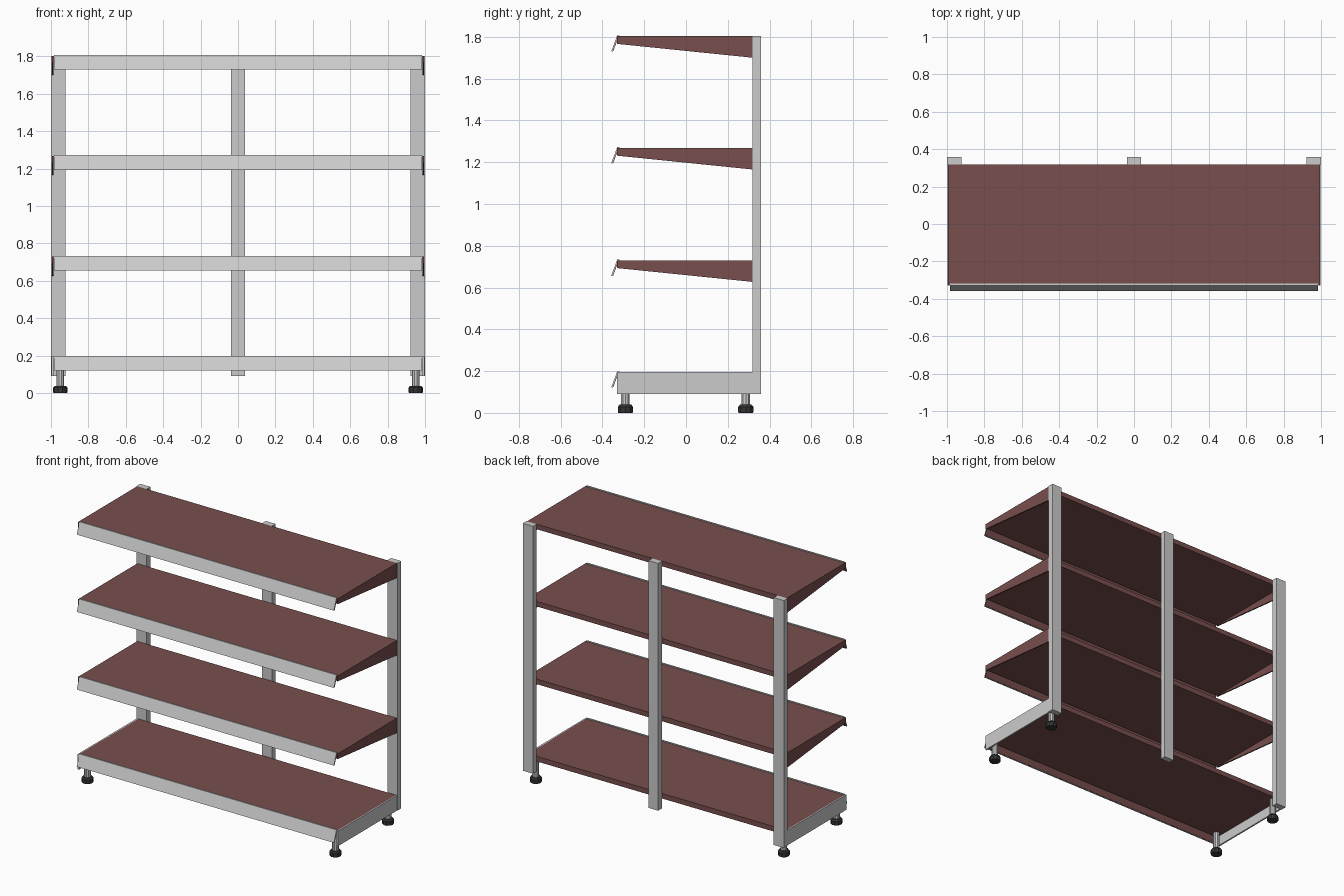
import bpy, bmesh
from math import radians

if "Cube" in bpy.data.objects:
    bpy.data.objects.remove(bpy.data.objects["Cube"])

SHELF_TOPS = [0.195, 0.73, 1.268, 1.803]
Y_FRONT, Y_BACK = -0.33, 0.318


def material(name, rgb):
    m = bpy.data.materials.new(name)
    m.diffuse_color = (*rgb, 1)
    m.use_nodes = True
    m.node_tree.nodes["Principled BSDF"].inputs["Base Color"].default_value = m.diffuse_color
    return m


maroon = material("maroon", (0.19, 0.077, 0.077))
black = material("black_rubber", (0.035, 0.035, 0.035))


def finish(name, bm, mat=None):
    bmesh.ops.recalc_face_normals(bm, faces=bm.faces)
    me = bpy.data.meshes.new(name)
    bm.to_mesh(me)
    bm.free()
    ob = bpy.data.objects.new(name, me)
    bpy.context.collection.objects.link(ob)
    if mat:
        me.materials.append(mat)
    return ob


def extrude_x(name, profile, x0, x1, mat=None):
    """Extrude a closed (y, z) profile from x0 to x1."""
    bm = bmesh.new()
    face = bm.faces.new([bm.verts.new((x0, y, z)) for y, z in profile])
    ext = bmesh.ops.extrude_face_region(bm, geom=[face])
    verts = [v for v in ext["geom"] if isinstance(v, bmesh.types.BMVert)]
    bmesh.ops.translate(bm, verts=verts, vec=(x1 - x0, 0, 0))
    return finish(name, bm, mat)


def rect(y0, y1, z0, z1):
    return [(y0, z0), (y1, z0), (y1, z1), (y0, z1)]


def lathe(name, profile, x, y, sides, mat=None):
    """Revolve an (r, z) profile that starts and ends on the axis."""
    bm = bmesh.new()
    vs = [bm.verts.new((r, 0, z)) for r, z in profile]
    edges = [bm.edges.new(p) for p in zip(vs, vs[1:])]
    bmesh.ops.spin(bm, geom=vs + edges, axis=(0, 0, 1), cent=(0, 0, 0),
                   angle=radians(360), steps=sides)
    bmesh.ops.remove_doubles(bm, verts=bm.verts, dist=1e-5)
    ob = finish(name, bm, mat)
    ob.location = (x, y, 0)
    return ob


# uprights
for label, x, half in (("left", -0.961, 0.039), ("middle", 0, 0.037), ("right", 0.961, 0.039)):
    extrude_x(f"{label}_upright", rect(Y_BACK, 0.358, 0.09, 1.803), x - half, x + half)

for i, top in enumerate(SHELF_TOPS):
    # solid shelf board with a thin slanted front nose
    a, thick = Y_FRONT + 0.005, 0.035
    extrude_x(f"shelf_{i}", rect(a, Y_BACK, top - thick, top), -0.989, 0.989, maroon)
    extrude_x(f"shelf_nose_{i}", [(a, top), (a - 0.026, top - 0.072), (a - 0.023, top - 0.072),
                                  (a + 0.003, top)], -0.985, 0.985, maroon)
    # slanted label rail along the front edge, its top hooked over the shelf
    extrude_x(f"label_rail_{i}", [(-0.318, top), (-0.318, top + 0.004), (-0.329, top + 0.004),
                                  (-0.358, top - 0.074), (a - 0.026, top - 0.074), (a, top)],
              -0.985, 0.985)
    # side plates: tapered for upper shelves, deep and plain for the base
    for label, s in (("left", -1), ("right", 1)):
        if i == 0:
            extrude_x(f"{label}_base_leg", rect(Y_FRONT, Y_BACK, 0.09, top), s * 0.986, s * 0.997)
        else:
            extrude_x(f"{label}_bracket_{i}", [(Y_FRONT, top), (Y_FRONT, top - 0.037),
                                               (Y_BACK, top - 0.103), (Y_BACK, top)],
                      s * 0.986, s * 0.995, maroon)

# adjustable feet
for xl, x in (("left", -0.95), ("right", 0.95)):
    for yl, y in (("front", -0.29), ("back", 0.286)):
        lathe(f"{yl}_{xl}_foot_stem", [(0, 0.03), (0.021, 0.03), (0.021, 0.165), (0, 0.165)], x, y, 10)
        lathe(f"{yl}_{xl}_foot_pad", [(0, 0), (0.036, 0), (0.038, 0.004), (0.038, 0.029),
                                      (0.030, 0.039), (0, 0.039)], x, y, 10, black)
